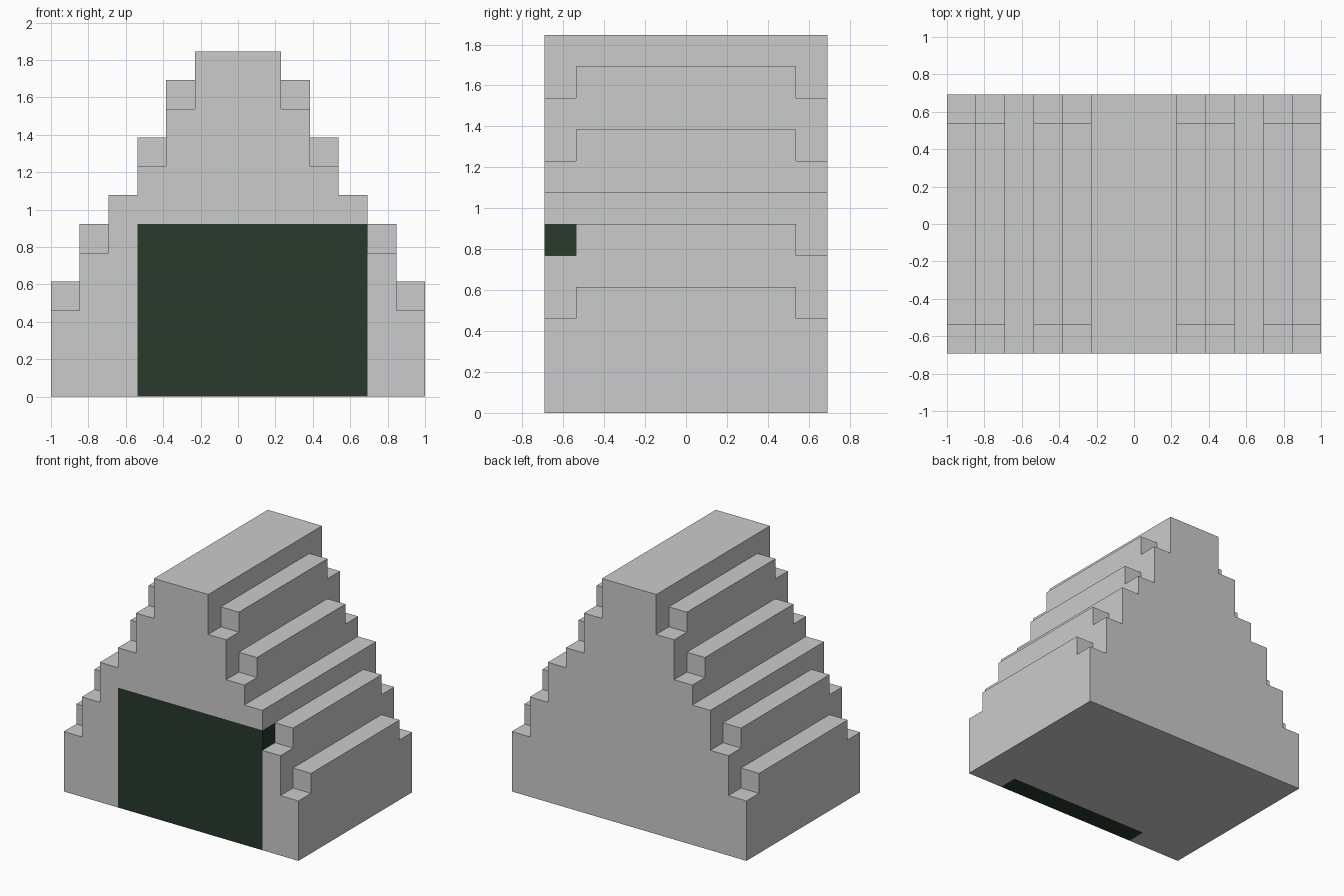
import bpy, bmesh

if "Cube" in bpy.data.objects:
    bpy.data.objects.remove(bpy.data.objects["Cube"])

U = 2 / 13                      # one block of the stepped design
HALF_DEPTH = 4.5


def add_object(name, bm):
    bmesh.ops.recalc_face_normals(bm, faces=bm.faces[:])
    mesh = bpy.data.meshes.new(name)
    bm.to_mesh(mesh)
    bm.free()
    obj = bpy.data.objects.new(name, mesh)
    bpy.context.collection.objects.link(obj)
    return obj


def add_box(bm, x, y, z):
    """Add a box given (low, high) pairs in blocks."""
    verts = bmesh.ops.create_cube(bm, size=1)["verts"]
    for v in verts:
        for i, (a, b) in enumerate((x, y, z)):
            v.co[i] = U * (max(a, b) if v.co[i] > 0 else min(a, b))


def cut(target, cutter):
    cutter.hide_render = True
    cutter.hide_viewport = True
    mod = target.modifiers.new(cutter.name, 'BOOLEAN')
    mod.operation = 'DIFFERENCE'
    mod.solver = 'EXACT'
    mod.object = cutter


# Stepped gable: (outer half width, height of the step), outside to ridge
steps = [(6.5, 4), (5.5, 6), (4.5, 7), (3.5, 9), (2.5, 11), (1.5, 12)]
half = [(6.5, 0)]
for i, (w, h) in enumerate(steps):
    half.append((w, h))
    if i + 1 < len(steps):
        half.append((steps[i + 1][0], h))
profile = half + [(-x, z) for x, z in reversed(half)]

bm = bmesh.new()
face = bm.faces.new([bm.verts.new((x * U, -HALF_DEPTH * U, z * U)) for x, z in profile])
new = bmesh.ops.extrude_face_region(bm, geom=[face])["geom"]
bmesh.ops.translate(bm, vec=(0, 2 * HALF_DEPTH * U, 0),
                    verts=[g for g in new if isinstance(g, bmesh.types.BMVert)])
house = add_object("stepped_house_body", bm)

# Notches at both ends of the steps, all but the middle one
bm = bmesh.new()
for w, h in steps[:2] + steps[3:5]:
    for sx in (-1, 1):
        for sy in (-1, 1):
            add_box(bm, (sx * (w - 1), sx * (w + 0.5)), (sy * 3.5, sy * 5), (h - 1, h + 0.5))
cut(house, add_object("notch_cutter", bm))

# Recess for the door panel
bm = bmesh.new()
add_box(bm, (-3.5, 4.5), (-5, -3.5), (-0.5, 6))
cut(house, add_object("door_cutter", bm))

# Dark green door panel, flush with the front
bm = bmesh.new()
add_box(bm, (-3.5, 4.5), (-4.5, -3.5), (0, 6))
door = add_object("door_panel", bm)
green = bpy.data.materials.new("dark_green")
green.diffuse_color = (0.02, 0.04, 0.025, 1)
green.use_nodes = True
green.node_tree.nodes["Principled BSDF"].inputs["Base Color"].default_value = green.diffuse_color
door.data.materials.append(green)
